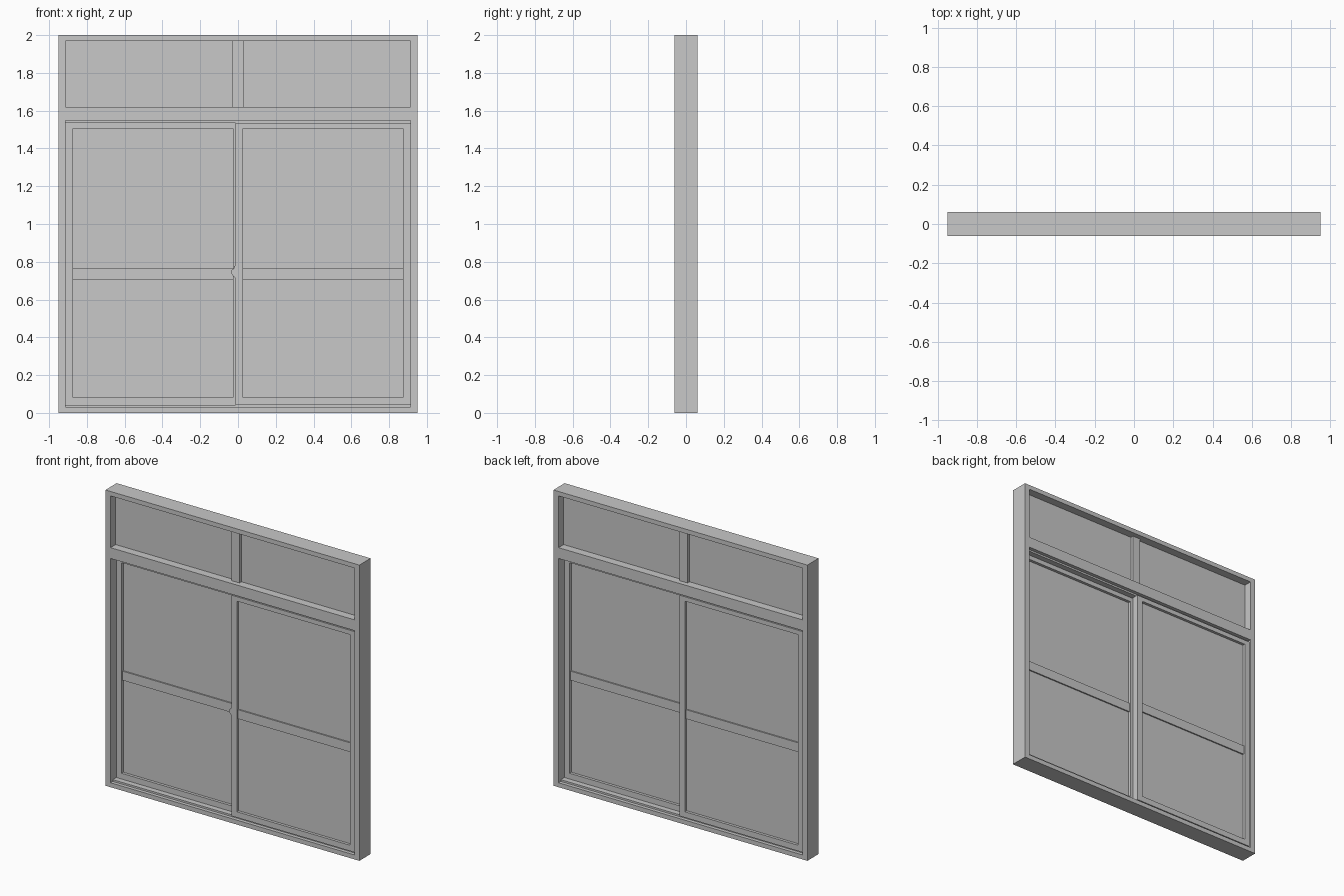
import bpy
import bmesh
import math

cube = bpy.data.objects.get("Cube")
if cube:
    bpy.data.objects.remove(cube, do_unlink=True)

grey = bpy.data.materials.new("light grey")
grey.use_nodes = True
colour = (0.58, 0.58, 0.58, 1)
grey.diffuse_color = colour
grey.node_tree.nodes["Principled BSDF"].inputs["Base Color"].default_value = colour


def finish(name, bm):
    bmesh.ops.recalc_face_normals(bm, faces=bm.faces)
    mesh = bpy.data.meshes.new(name)
    bm.to_mesh(mesh)
    bm.free()
    mesh.materials.append(grey)
    obj = bpy.data.objects.new(name, mesh)
    bpy.context.scene.collection.objects.link(obj)
    return obj


def thicken(bm, depth):
    """Extrude flat faces backwards into a solid."""
    result = bmesh.ops.extrude_face_region(bm, geom=bm.faces[:], use_keep_orig=True)
    verts = [v for v in result["geom"] if isinstance(v, bmesh.types.BMVert)]
    bmesh.ops.translate(bm, verts=verts, vec=(0, depth, 0))


def panel(name, rect, y0, y1, holes=()):
    """Solid board in the xz plane; rect and holes are (x0, x1, z0, z1)."""
    rects = [rect, *holes]
    xs = sorted({v for r in rects for v in r[:2]})
    zs = sorted({v for r in rects for v in r[2:]})
    bm = bmesh.new()
    for xa, xb in zip(xs, xs[1:]):
        for za, zb in zip(zs, zs[1:]):
            cx, cz = (xa + xb) / 2, (za + zb) / 2
            if any(h[0] < cx < h[1] and h[2] < cz < h[3] for h in holes):
                continue
            bm.faces.new([bm.verts.new((x, y0, z)) for x, z in
                          ((xa, za), (xb, za), (xb, zb), (xa, zb))])
    bmesh.ops.remove_doubles(bm, verts=bm.verts, dist=1e-5)
    thicken(bm, y1 - y0)
    return finish(name, bm)


# Outer frame with a transom opening above the sliding opening
half, inner = 0.95, 0.912
low, high = 0.03, 1.547
top_low, top_high = 1.62, 1.97
panel("outer_frame", (-half, half, 0, 2), -0.06, 0.06,
      [(-inner, inner, low, high), (-inner, inner, top_low, top_high)])

# Fixed upper light
panel("upper_glass", (-inner, inner, top_low, top_high), -0.005, 0.005)
panel("upper_mullion", (-0.029, 0.029, top_low, top_high), -0.026, 0.026)

# Tracks that the sashes run in
gap = 0.012
panel("bottom_track", (-inner, inner, low, low + gap), -0.036, 0.036)
panel("top_track", (-inner, inner, high - gap, high), -0.036, 0.036)

# Two sliding sashes, the left one in front and the right one behind
stile = 0.039
for side, x0, x1, yc in (("left", -gap, inner, -0.026),
                         ("right", -inner, gap, 0.026)):
    z0, z1 = low + gap, high - gap
    pane = (x0 + stile, x1 - stile, z0 + stile, z1 - 0.03)
    panel(side + "_sash", (x0, x1, z0, z1), yc - 0.024, yc + 0.024, [pane])
    panel(side + "_glass", pane, yc - 0.005, yc + 0.005)
    panel(side + "_glazing_bar", (pane[0], pane[1], 0.706, 0.768),
          yc - 0.014, yc + 0.014)

# Small hooked latch on the meeting stile of the front sash
bm = bmesh.new()
outline = ((-0.012, 0.78), (-0.022, 0.776), (-0.022, 0.764), (-0.034, 0.756),
           (-0.034, 0.735), (-0.022, 0.722), (-0.012, 0.71))
bm.faces.new([bm.verts.new((x, -0.045, z)) for x, z in outline])
thicken(bm, 0.025)
finish("latch", bm)
